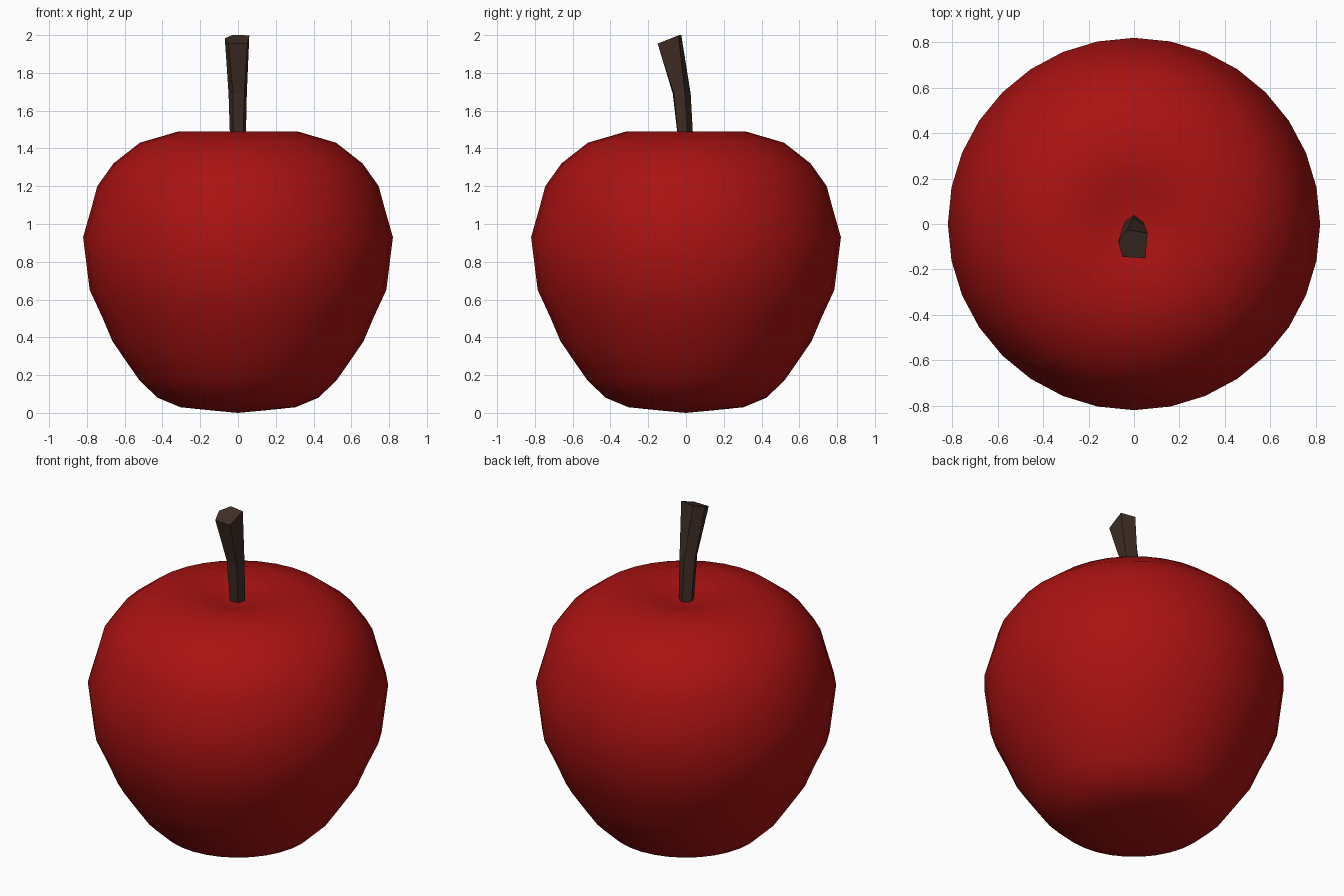
import bpy, bmesh, math

if "Cube" in bpy.data.objects:
    bpy.data.objects.remove(bpy.data.objects["Cube"])


def material(name, rgb):
    m = bpy.data.materials.new(name)
    m.diffuse_color = (*rgb, 1.0)
    m.use_nodes = True
    m.node_tree.nodes["Principled BSDF"].inputs["Base Color"].default_value = m.diffuse_color
    return m


def skin(name, rings, mat, smooth, bottom=None, top=None):
    """Bridge stacked rings of points; close the ends with a pole point or a flat cap."""
    bm = bmesh.new()
    loops = [[bm.verts.new(p) for p in ring] for ring in rings]
    n = len(loops[0])
    for a, b in zip(loops, loops[1:]):
        for i in range(n):
            j = (i + 1) % n
            bm.faces.new((a[i], a[j], b[j], b[i]))
    for loop, pole in ((loops[0], bottom), (loops[-1], top)):
        if pole is None:
            bm.faces.new(loop)
        else:
            v = bm.verts.new(pole)
            for i in range(n):
                bm.faces.new((loop[i], loop[(i + 1) % n], v))
    bmesh.ops.recalc_face_normals(bm, faces=bm.faces[:])
    for f in bm.faces:
        f.smooth = smooth
    me = bpy.data.meshes.new(name)
    bm.to_mesh(me)
    bm.free()
    me.materials.append(mat)
    ob = bpy.data.objects.new(name, me)
    bpy.context.collection.objects.link(ob)
    return ob


def circle(r, z, n, y=0.0, start=0.0):
    return [(r * math.cos(start + math.tau * i / n),
             y + r * math.sin(start + math.tau * i / n), z) for i in range(n)]


red = material("apple red", (0.40, 0.006, 0.006))
brown = material("stem brown", (0.05, 0.027, 0.018))

# Fruit body: turned profile (radius, height) with a shallow dimple on top
profile = [(0.16, 0.015), (0.305, 0.03), (0.425, 0.08), (0.52, 0.17), (0.59, 0.27),
           (0.665, 0.38), (0.72, 0.51), (0.785, 0.65), (0.82, 0.93), (0.78, 1.07),
           (0.745, 1.20), (0.66, 1.32), (0.52, 1.43), (0.315, 1.49), (0.16, 1.46)]
skin("fruit_body", [circle(r, z, 32) for r, z in profile], red, True,
     bottom=(0, 0, 0), top=(0, 0, 1.43))

# Stem: five-sided, leaning forward and flaring to a slanted cut
cut = [(-0.03, -0.025), (-0.07, -0.08), (-0.05, -0.145), (0.05, -0.15), (0.06, -0.04)]
skin("stem", [circle(0.042, 1.38, 5, 0.0, math.pi / 2),
              circle(0.051, 1.69, 5, -0.026, math.pi / 2 + 0.1),
              [(x, y, min(2.0, 1.955 + 0.4 * (y + 0.15))) for x, y in cut]],
     brown, False)
